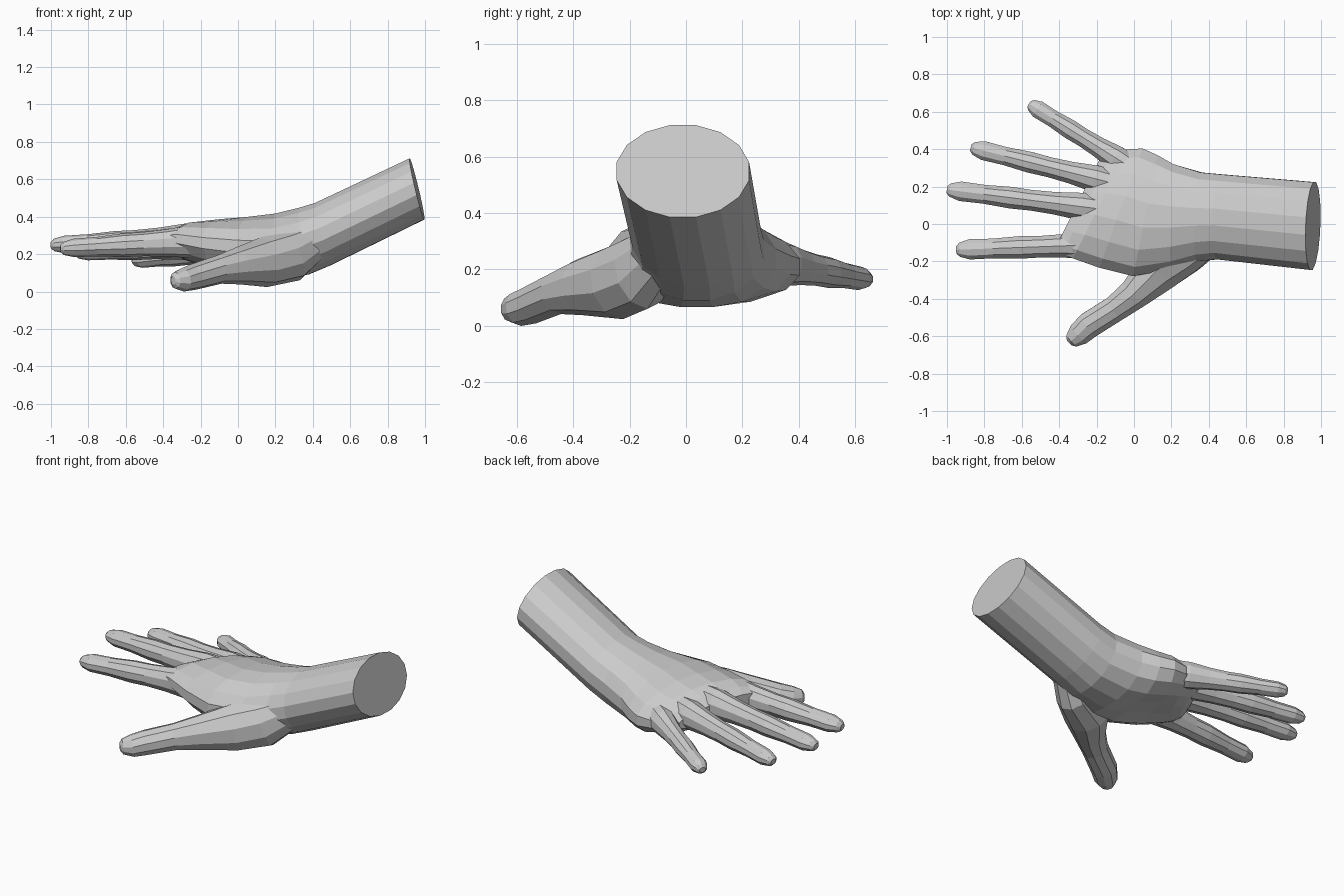
import bpy, bmesh
from math import sin, cos, pi
from mathutils import Vector

if "Cube" in bpy.data.objects:
    bpy.data.objects.remove(bpy.data.objects["Cube"])


def skin(name, rings):
    """Closed flat-shaded skin through equal-length rings of points."""
    bm = bmesh.new()
    loops = [[bm.verts.new(p) for p in r] for r in rings]
    n = len(loops[0])
    for a, b in zip(loops, loops[1:]):
        for i in range(n):
            j = (i + 1) % n
            bm.faces.new((a[i], a[j], b[j], b[i]))
    bm.faces.new(loops[0][::-1])
    bm.faces.new(loops[-1])
    bmesh.ops.recalc_face_normals(bm, faces=bm.faces)
    me = bpy.data.meshes.new(name)
    bm.to_mesh(me)
    bm.free()
    ob = bpy.data.objects.new(name, me)
    bpy.context.collection.objects.link(ob)
    return ob


def palm_ring(x, y0, y1, zb, zt, n=16):
    """Cross-section that leans at the arm, and skews and hollows at the palm."""
    lean = -.24 * min(1, max(0, (x - .2) / .25))
    skew = min(.5, max(.04, 1.25 * (.22 - x)))
    slope = -.08 * max(0, skew - .04)
    hollow = .06 * max(0, 1 - abs(x) / .25)
    yc, zc = (y0 + y1) / 2, (zb + zt) / 2
    pts = []
    for i in range(n):
        t = 2 * pi * (i + .5) / n
        dy = cos(t) * (y1 - y0) / 2
        dz = sin(t) * (zt - zb) / 2 + slope * cos(t)
        if sin(t) < 0:
            dz += hollow * max(0, 1 - (cos(t) / .6) ** 2)
        pts.append((x + lean * dz + skew * dy, yc + dy, zc + dz))
    return pts


def tube(name, path, n=10):
    """Tapered tube; each path item is centre, half width, half height."""
    rings = []
    for i, (p, w, h) in enumerate(path):
        d = path[min(i + 1, len(path) - 1)][0] - path[max(i - 1, 0)][0]
        side = d.cross(Vector((0, 0, 1))).normalized()
        up = side.cross(d.normalized())
        rings.append([p + side * w * cos(2 * pi * (k + .5) / n)
                      + up * h * sin(2 * pi * (k + .5) / n) for k in range(n)])
    return skin(name, rings)


def finger(name, base, tip, scale):
    """Straight finger with the shared knuckle-to-tip thickness profile."""
    profile = [(0, .07, .085), (.2, .078, .086), (.36, .063, .07), (.5, .058, .062),
               (.62, .061, .061), (.78, .053, .05), (.92, .055, .047),
               (.98, .038, .034), (1, .02, .018)]
    a, b = Vector(base), Vector(tip)
    return tube(name, [(a.lerp(b, t), w * scale, h * scale) for t, w, h in profile])


# Forearm, wrist and palm: x, side edges, bottom, top
hand = skin("hand", [palm_ring(*r) for r in [
    (.957, -.25, .228, .39, .722), (.455, -.193, .27, .145, .485),
    (.35, -.205, .28, .095, .458), (.20, -.25, .325, .06, .428),
    (.06, -.285, .375, .065, .407), (-.07, -.24, .41, .09, .393),
    (-.18, -.19, .405, .13, .376), (-.25, -.165, .385, .165, .345),
    (-.3, -.125, .35, .205, .31)]])

# Four fingers
parts = [
    finger("index_finger", (-.06, -.105, .285), (-.95, -.138, .237), 1.04),
    finger("middle_finger", (-.10, .07, .292), (-1, .184, .256), 1),
    finger("ring_finger", (-.04, .20, .265), (-.872, .409, .216), .97),
    finger("little_finger", (.02, .28, .24), (-.56, .642, .171), .9)]

# Thumb, with its thick base flowing out of the wrist
parts.append(tube("thumb", [(Vector(p[:3]), p[3], p[4]) for p in [
    (.42, -.08, .28, .08, .10), (.29, -.16, .20, .105, .14),
    (.14, -.235, .165, .13, .135), (0, -.375, .145, .088, .10),
    (-.10, -.452, .125, .074, .077), (-.24, -.54, .085, .074, .07),
    (-.295, -.59, .07, .066, .063), (-.335, -.625, .067, .042, .045),
    (-.346, -.635, .066, .02, .022)]]))

# Fuse everything into one continuous skin
bpy.context.view_layer.objects.active = hand
for part in parts:
    mod = hand.modifiers.new("fuse", 'BOOLEAN')
    mod.operation = 'UNION'
    mod.solver = 'EXACT'
    mod.object = part
    bpy.ops.object.modifier_apply(modifier=mod.name)
    bpy.data.objects.remove(part)

# Rest the hand on the ground
low = min(v.co.z for v in hand.data.vertices)
for v in hand.data.vertices:
    v.co.z -= low
